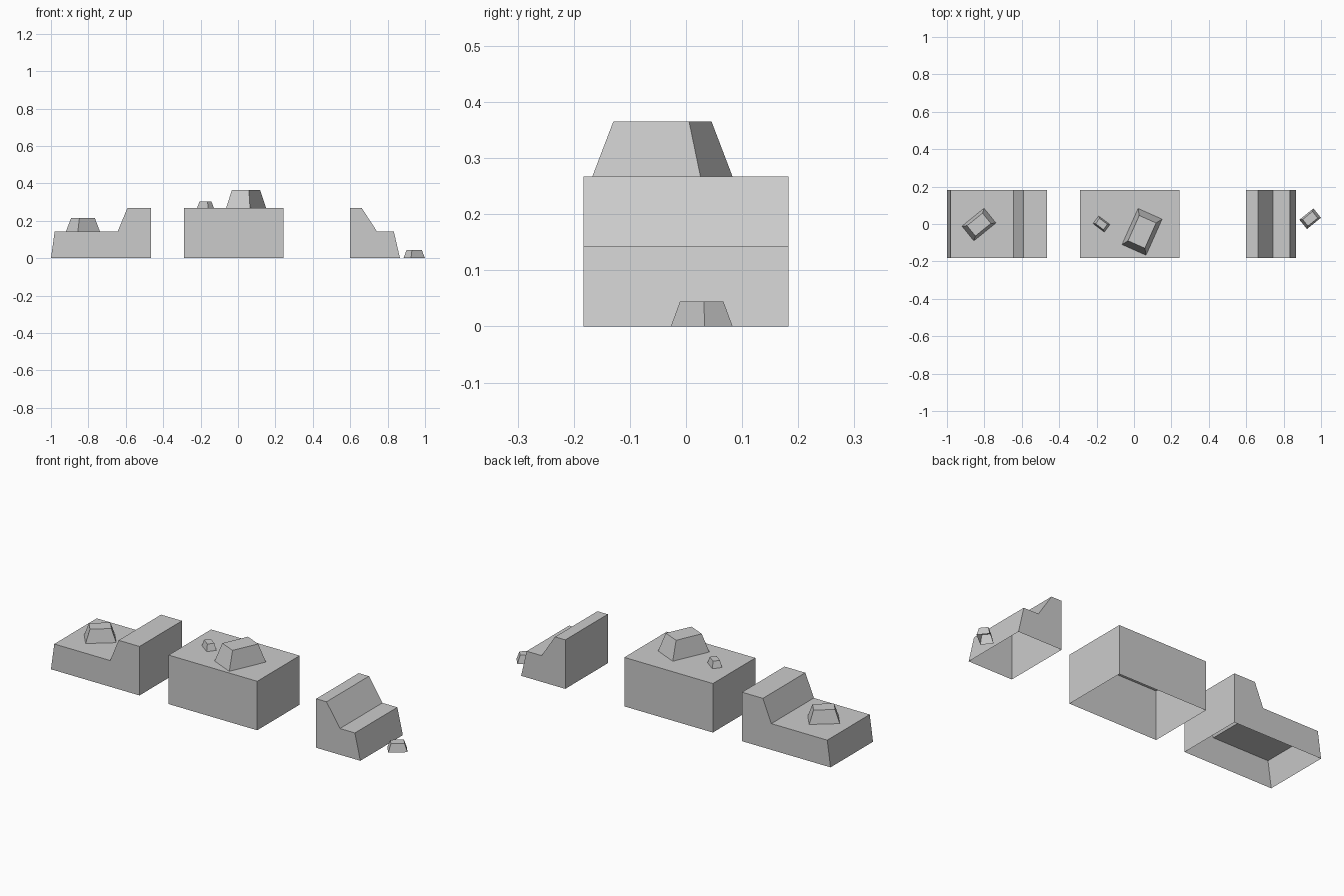
import bpy
from math import radians, sin, cos

if "Cube" in bpy.data.objects:
    bpy.data.objects.remove(bpy.data.objects["Cube"])

HALF_DEPTH = 0.183
STEP, TOP = 0.143, 0.267


def make(name, verts, faces):
    mesh = bpy.data.meshes.new(name)
    mesh.from_pydata(verts, [], faces)
    obj = bpy.data.objects.new(name, mesh)
    bpy.context.collection.objects.link(obj)
    return obj


def ledge(name, profile):
    """Extrude an x/z profile (bottom right to bottom left) through y; underside open."""
    n = len(profile)
    verts = [(x, y, z) for y in (-HALF_DEPTH, HALF_DEPTH) for x, z in profile]
    faces = [tuple(range(n)), tuple(range(2 * n - 1, n - 1, -1))]
    faces += [(i, n + i, n + i + 1, i + 1) for i in range(n - 1)]
    return make(name, verts, faces)


def rock(name, x, y, z, length, angle, taper=0.7):
    """Tapered block with open underside, 1.5 : 1 footprint."""
    a, h = radians(angle), length * 0.465
    verts = []
    for s, dz in ((1, 0), (taper, h)):
        for u, v in ((-1, -1), (1, -1), (1, 1), (-1, 1)):
            px, py = u * s * length / 2, v * s * length / 3
            verts.append((x + px * cos(a) - py * sin(a),
                          y + px * sin(a) + py * cos(a), z + dz))
    faces = [(4, 5, 6, 7)]
    faces += [(i, (i + 1) % 4, (i + 1) % 4 + 4, i + 4) for i in range(4)]
    return make(name, verts, faces)


# Three ground blocks
ledge("left_stepped_block", [(-0.466, 0), (-0.466, TOP), (-0.592, TOP),
                             (-0.643, STEP), (-0.98, STEP), (-1.0, 0)])
ledge("middle_block", [(0.244, 0), (0.244, TOP), (-0.29, TOP), (-0.29, 0)])
ledge("right_stepped_block", [(0.866, 0), (0.833, STEP), (0.743, STEP),
                              (0.662, TOP), (0.6, TOP), (0.6, 0)])

# Four tapered rocks
rock("left_rock", -0.829, -0.003, STEP, 0.152, 39)
rock("small_middle_rock", -0.174, 0.0, TOP, 0.076, -37)
rock("large_middle_rock", 0.043, -0.042, TOP, 0.211, 66)
rock("ground_rock", 0.942, 0.028, 0, 0.096, 39)
